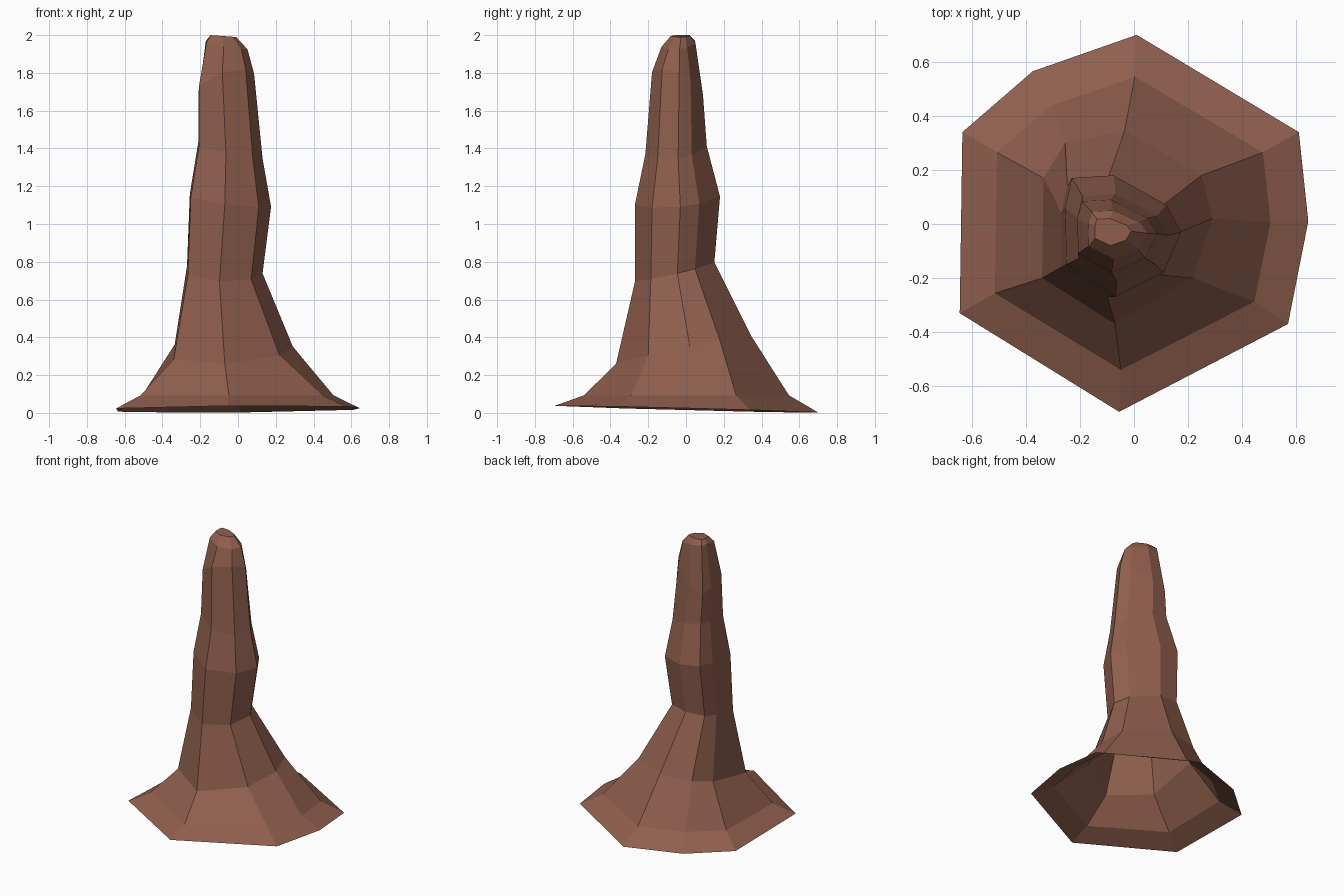
import bpy

# Eight-sided outlines (counter-clockwise seen from below): back, back right, right, front right, front, ...
SKIRT = [(0.01, 0.70), (0.61, 0.34), (0.645, 0.01), (0.57, -0.37),
         (-0.055, -0.695), (-0.645, -0.33), (-0.635, 0.34), (-0.375, 0.565)]
SHOULDER = [(-0.035, 0.345), (0.25, 0.18), (0.29, 0.02), (0.22, -0.20),
            (-0.07, -0.37), (-0.34, -0.20), (-0.335, 0.17), (-0.255, 0.30)]
COLUMN = [(-0.075, 0.18), (0.12, 0.07), (0.175, -0.03), (0.11, -0.18),
          (-0.07, -0.27), (-0.25, -0.15), (-0.255, 0.06), (-0.23, 0.17)]

# Rings: outline, x range, y range, mid height, tilt along x, tilt along y
RINGS = [
    (SKIRT, -0.645, 0.645, -0.695, 0.70, 0.02, 0.005, -0.018),
    (SKIRT, -0.515, 0.505, -0.54, 0.545, 0.093, 0.0, 0.0),
    (SHOULDER, -0.34, 0.29, -0.37, 0.345, 0.335, 0.01, 0.073),
    (COLUMN, -0.27, 0.13, -0.27, 0.15, 0.745, -0.01, 0.05),
    (COLUMN, -0.255, 0.175, -0.27, 0.18, 1.12, -0.03, 0.02),
    (COLUMN, -0.21, 0.13, -0.215, 0.11, 1.385, -0.04, 0.02),
    (COLUMN, -0.21, 0.085, -0.18, 0.09, 1.75, 0.05, -0.06),
    (COLUMN, -0.17, 0.05, -0.13, 0.05, 1.945, -0.02, 0.01),
    (COLUMN, -0.145, -0.01, -0.08, 0.02, 1.995, -0.005, 0.0),
]


def fit_ring(outline, x0, x1, y0, y1, z, tilt_x, tilt_y):
    """Stretch an outline into the given box and tilt it."""
    xs, ys = zip(*outline)
    ring = []
    for x, y in outline:
        u = (x - min(xs)) / (max(xs) - min(xs))
        v = (y - min(ys)) / (max(ys) - min(ys))
        ring.append((x0 + u * (x1 - x0), y0 + v * (y1 - y0),
                     z + tilt_x * (2 * u - 1) + tilt_y * (2 * v - 1)))
    return ring


# Loft the rings into a hollow shell, closed at the tip and open underneath
verts = [p for r in RINGS for p in fit_ring(*r)]
n = len(SKIRT)
faces = []
for k in range(len(RINGS) - 1):
    for i in range(n):
        j = (i + 1) % n
        a, b = k * n, (k + 1) * n
        faces.append((a + j, a + i, b + i, b + j))
top = (len(RINGS) - 1) * n
faces.append([top + i for i in reversed(range(n))])

mesh = bpy.data.meshes.new("rock_spire")
mesh.from_pydata(verts, [], faces)
mesh.update()
spire = bpy.data.objects.new("rock_spire", mesh)
bpy.context.collection.objects.link(spire)

# Reddish brown stone
stone = bpy.data.materials.new("brown_stone")
stone.diffuse_color = (0.28, 0.115, 0.075, 1)
mesh.materials.append(stone)
